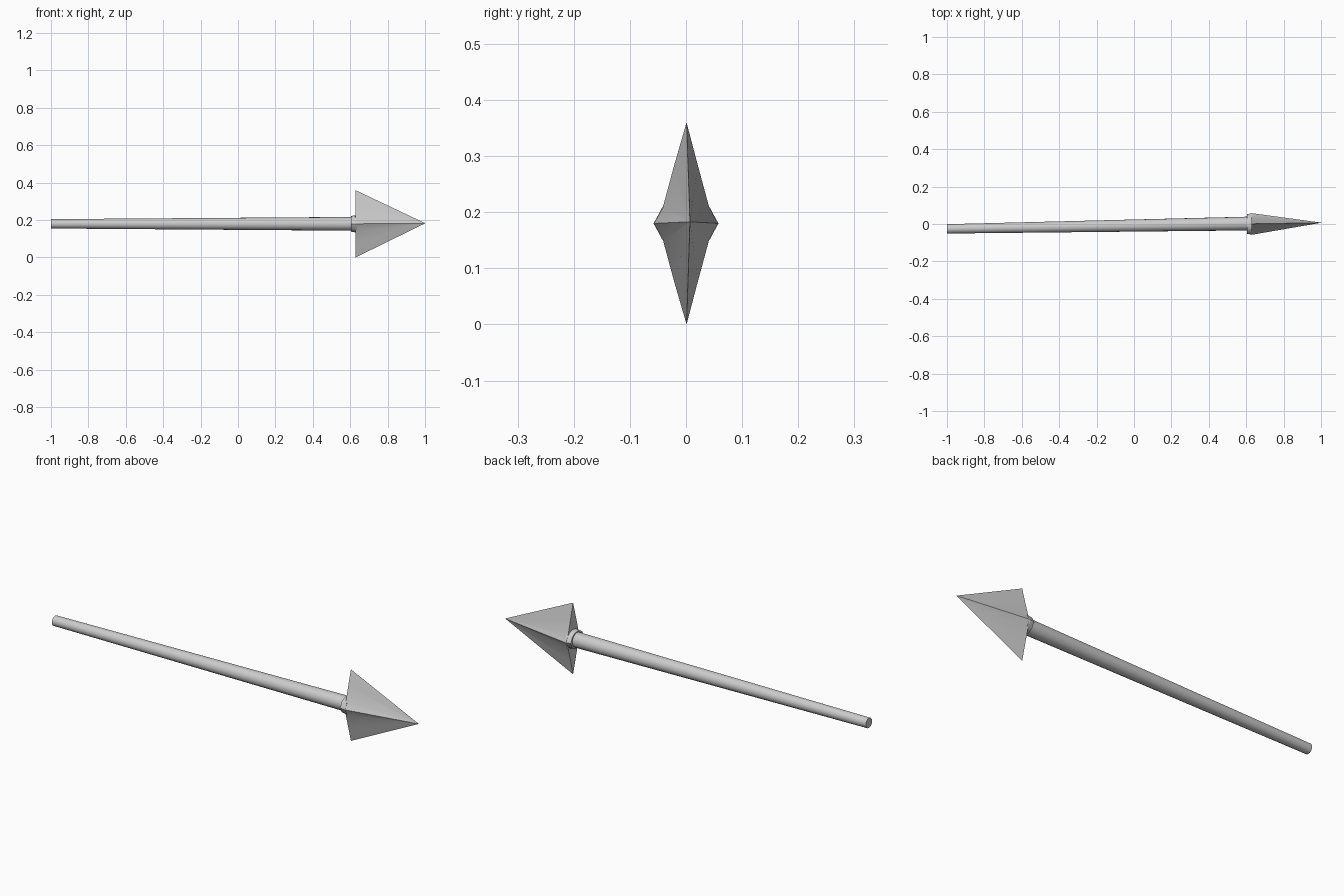
import bpy, bmesh, math

if "Cube" in bpy.data.objects:
    bpy.data.objects.remove(bpy.data.objects["Cube"])

ZC = 0.18  # height of the arrow's axis


def loft(name, rings, angle=30):
    """Skin equal-length point rings, cap both ends, smooth by angle."""
    bm = bmesh.new()
    loops = [[bm.verts.new(p) for p in r] for r in rings]
    for a, b in zip(loops, loops[1:]):
        n = len(a)
        for i in range(n):
            bm.faces.new((a[i], a[(i + 1) % n], b[(i + 1) % n], b[i]))
    bm.faces.new(loops[0])
    bm.faces.new(loops[-1])
    bmesh.ops.remove_doubles(bm, verts=bm.verts, dist=1e-5)
    bmesh.ops.recalc_face_normals(bm, faces=bm.faces)
    me = bpy.data.meshes.new(name)
    bm.to_mesh(me)
    bm.free()
    ob = bpy.data.objects.new(name, me)
    bpy.context.collection.objects.link(ob)
    bpy.ops.object.select_all(action='DESELECT')
    ob.select_set(True)
    bpy.context.view_layer.objects.active = ob
    bpy.ops.object.shade_smooth_by_angle(angle=math.radians(angle))
    return ob


def circle(x, y, r, n=16):
    return [(x, y + r * math.cos(math.tau * i / n), ZC + r * math.sin(math.tau * i / n))
            for i in range(n)]


def mirrored(x, quarter):
    """Full cross-section from (y, z) points running from the side to the top."""
    q = quarter
    half = q + [(-y, z) for y, z in q[-2::-1]]
    full = half + [(y, -z) for y, z in half[-2:0:-1]]
    return [(x, y, ZC + z) for y, z in full]


# Tapered, slightly skewed shaft
loft("shaft", [circle(-1.0, -0.026, 0.025), circle(0.64, 0.003, 0.037)])

# Socket collar with pointed sides
loft("collar", [
    mirrored(0.605, [(0.053, 0), (0.04, 0.026), (0.022, 0.038), (0, 0.042)]),
    mirrored(0.635, [(0.057, 0), (0.043, 0.028), (0.024, 0.042), (0, 0.047)]),
])

# Broad blade with a raised central ridge, tapering to the point
back = mirrored(0.628, [(0.058, 0), (0.041, 0.03), (0.021, 0.104), (0.001, 0.18)])
tip = [(1.0, 0.007 + y * 0.01, 0.183 + (z - ZC) * 0.004) for _, y, z in back]
loft("arrowhead", [back, tip])
